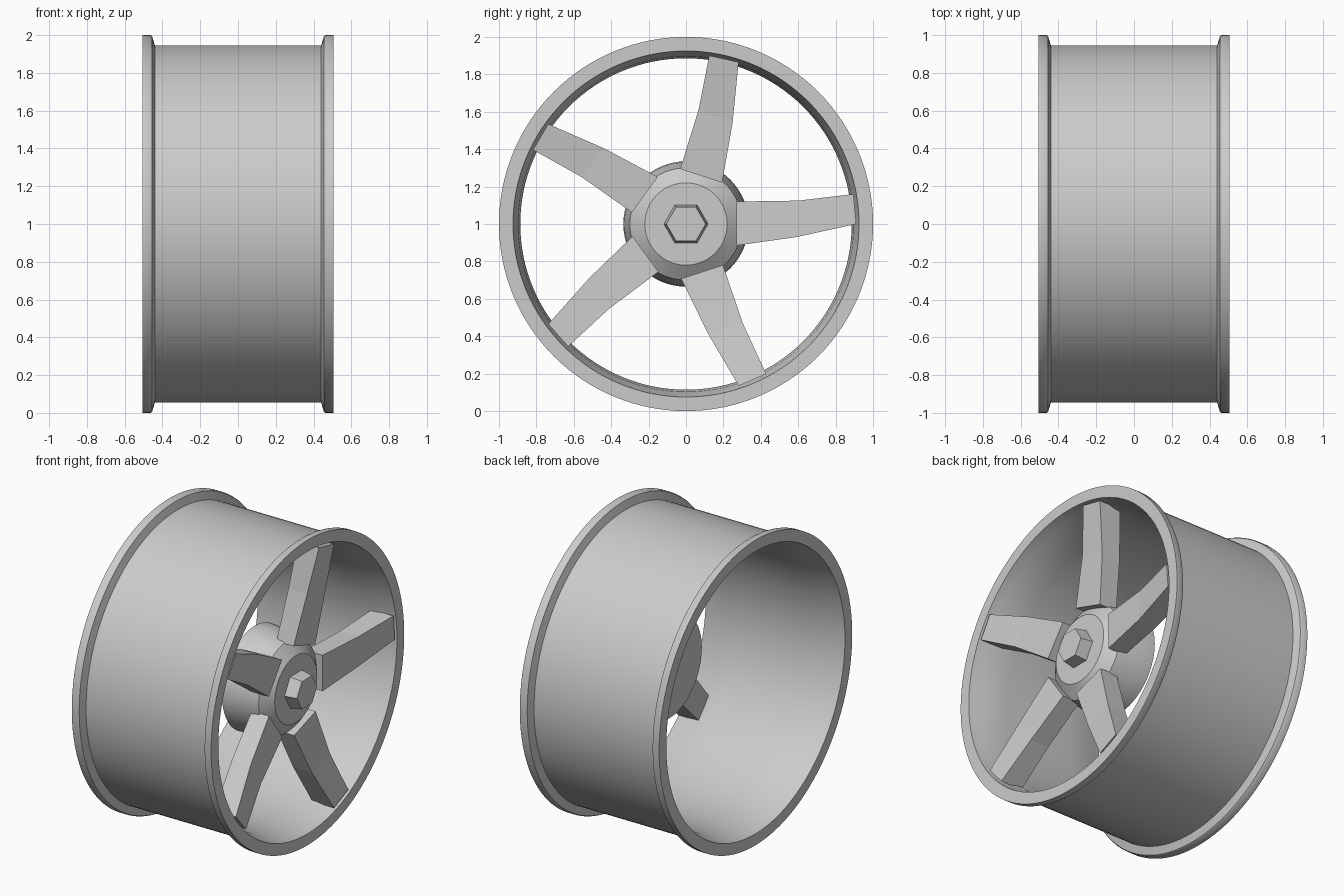
import bpy, bmesh, math
from mathutils import Matrix

cube = bpy.data.objects.get("Cube")
if cube:
    bpy.data.objects.remove(cube, do_unlink=True)

metal = bpy.data.materials.new("wheel_grey")
metal.use_nodes = True
GREY = (0.6, 0.6, 0.6, 1)
metal.diffuse_color = GREY
metal.node_tree.nodes["Principled BSDF"].inputs["Base Color"].default_value = GREY


def finish(bm, name, smooth=None):
    """Turn a bmesh into an object with its axle at z = 1."""
    bmesh.ops.recalc_face_normals(bm, faces=bm.faces)
    mesh = bpy.data.meshes.new(name)
    bm.to_mesh(mesh)
    bm.free()
    mesh.materials.append(metal)
    obj = bpy.data.objects.new(name, mesh)
    bpy.context.collection.objects.link(obj)
    obj.location.z = 1
    if smooth:
        bpy.ops.object.select_all(action='DESELECT')
        obj.select_set(True)
        bpy.context.view_layer.objects.active = obj
        bpy.ops.object.shade_smooth_by_angle(angle=math.radians(smooth))
    return obj


def lathe(name, profile, sides, closed=False, smooth=None):
    """Spin (x, radius) points round the x axis; open profiles get end caps."""
    bm = bmesh.new()
    rings = []
    for x, r in profile:
        angles = [math.tau * i / sides for i in range(sides)]
        rings.append([bm.verts.new((x, r * math.cos(a), r * math.sin(a))) for a in angles])
    pairs = list(zip(rings, rings[1:]))
    if closed:
        pairs.append((rings[-1], rings[0]))
    else:
        bm.faces.new(rings[0])
        bm.faces.new(rings[-1])
    for a, b in pairs:
        for i in range(sides):
            j = (i + 1) % sides
            bm.faces.new((a[i], a[j], b[j], b[i]))
    return finish(bm, name, smooth)


# Rim: flanged barrel, the same at both ends
half_outer = [(0.44, 0.945), (0.455, 0.995), (0.463, 1.0), (0.505, 1.0)]
half_inner = [(0.505, 0.925), (0.45, 0.915), (0.38, 0.897), (0.25, 0.886)]
half = half_outer + half_inner
lathe("rim", half + [(-x, r) for x, r in reversed(half)], 128, closed=True, smooth=35)

# Hub: flared drum with a chamfered front
lathe("hub", [(0.12, 0.335), (0.2, 0.33), (0.36, 0.3), (0.42, 0.22)], 64, smooth=25)

# Centre nut
lathe("centre_nut", [(0.41, 0.12), (0.5, 0.105)], 6)

# Spokes: (y low, z low, y high, z high, x back, x front) at hub, bend and tip
sections = [
    (0.27, -0.115, 0.27, 0.12, 0.30, 0.425),
    (0.59, -0.07, 0.6, 0.125, 0.32, 0.455),
    (0.91, 0.0, 0.895, 0.16, 0.345, 0.5),
]
for n in range(5):
    bm = bmesh.new()
    loops = []
    for y0, z0, y1, z1, back, front in sections:
        corners = [(back, y0, z0), (front, y0, z0), (front, y1, z1), (back, y1, z1)]
        loops.append([bm.verts.new(c) for c in corners])
    bm.faces.new(loops[0])
    bm.faces.new(loops[-1])
    for a, b in zip(loops, loops[1:]):
        for i in range(4):
            j = (i + 1) % 4
            bm.faces.new((a[i], a[j], b[j], b[i]))
    bm.transform(Matrix.Rotation(math.tau * n / 5, 4, 'X'))
    finish(bm, f"spoke_{n + 1}")
